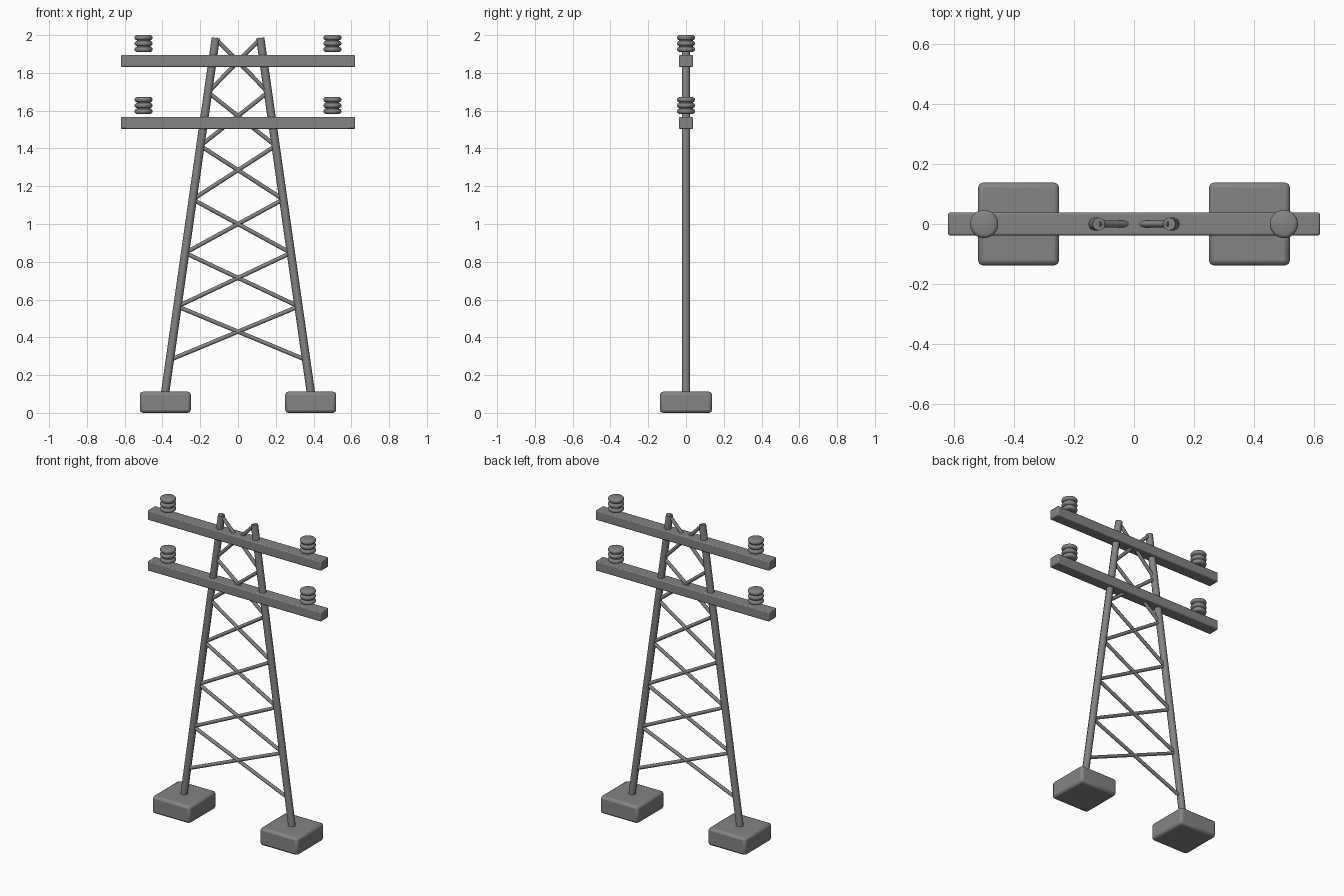
import bpy, math
from mathutils import Vector

if "Cube" in bpy.data.objects:
    bpy.data.objects.remove(bpy.data.objects["Cube"])

grey = bpy.data.materials.new("weathered grey")
grey.diffuse_color = (0.23, 0.23, 0.225, 1)
grey.use_nodes = True
grey.node_tree.nodes["Principled BSDF"].inputs["Base Color"].default_value = grey.diffuse_color


def finish(ob, name, angle=30):
    ob.name = name
    ob.data.materials.append(grey)
    bpy.ops.object.shade_smooth_by_angle(angle=math.radians(angle))
    return ob


def block(name, centre, size, bevel):
    bpy.ops.mesh.primitive_cube_add(size=1, location=centre)
    ob = bpy.context.object
    ob.scale = size
    bpy.ops.object.transform_apply(location=False, rotation=False, scale=True)
    mod = ob.modifiers.new("soft edges", 'BEVEL')
    mod.width = bevel
    mod.segments = 2
    return finish(ob, name)


def rod(name, a, b, radius, sides):
    a, b = Vector(a), Vector(b)
    bpy.ops.mesh.primitive_cylinder_add(vertices=sides, radius=radius,
                                        depth=(b - a).length, location=(a + b) / 2)
    ob = bpy.context.object
    ob.rotation_euler = (b - a).to_track_quat('Z', 'Y').to_euler()
    return finish(ob, name, 50)


def leg_x(z):
    return 0.401 - 0.1428 * z


def insulator(name, x, z_bottom):
    # stacked rounded discs turned around a vertical axis
    n, pitch, ring = 24, 0.031, []
    for i in range(3):
        z = i * pitch
        ring += [(0.036, z), (0.043, z + 0.003), (0.047, z + 0.009), (0.047, z + 0.018),
                 (0.043, z + 0.024), (0.036, z + 0.027)]
    verts = [(r * math.cos(2 * math.pi * k / n), r * math.sin(2 * math.pi * k / n), z)
             for r, z in ring for k in range(n)]
    faces = [(j * n + k, j * n + (k + 1) % n, (j + 1) * n + (k + 1) % n, (j + 1) * n + k)
             for j in range(len(ring) - 1) for k in range(n)]
    faces += [tuple(reversed(range(n))), tuple(range(len(verts) - n, len(verts)))]
    mesh = bpy.data.meshes.new(name)
    mesh.from_pydata(verts, [], faces)
    ob = bpy.data.objects.new(name, mesh)
    ob.location = (x, 0, z_bottom)
    bpy.context.collection.objects.link(ob)
    bpy.ops.object.select_all(action='DESELECT')
    ob.select_set(True)
    bpy.context.view_layer.objects.active = ob
    finish(ob, name, 40)


# Footings and leaning legs
for side, label in ((-1, "left"), (1, "right")):
    block(label + "_footing", (side * 0.385, 0, 0.056), (0.27, 0.276, 0.112), 0.016)
    rod(label + "_leg", (side * leg_x(0.06), 0, 0.06), (side * leg_x(1.985), 0, 1.985), 0.022, 8)

# Crossed bracing, six bays
levels = [0.28 + 0.2835 * i for i in range(7)]
for i, (low, high) in enumerate(zip(levels, levels[1:])):
    for side, label in ((-1, "rising"), (1, "falling")):
        rod(f"{label}_brace_{i + 1}", (side * leg_x(low), 0, low),
            (-side * leg_x(high), 0, high), 0.011, 8)

# Cross arms, each carrying an insulator near both ends
for z, label in ((1.535, "lower"), (1.863, "upper")):
    block(label + "_arm", (0, 0, z), (1.24, 0.076, 0.063), 0.006)
    for side, end in ((-1, "left"), (1, "right")):
        insulator(f"{label}_{end}_insulator", side * 0.5, z + 0.048)
